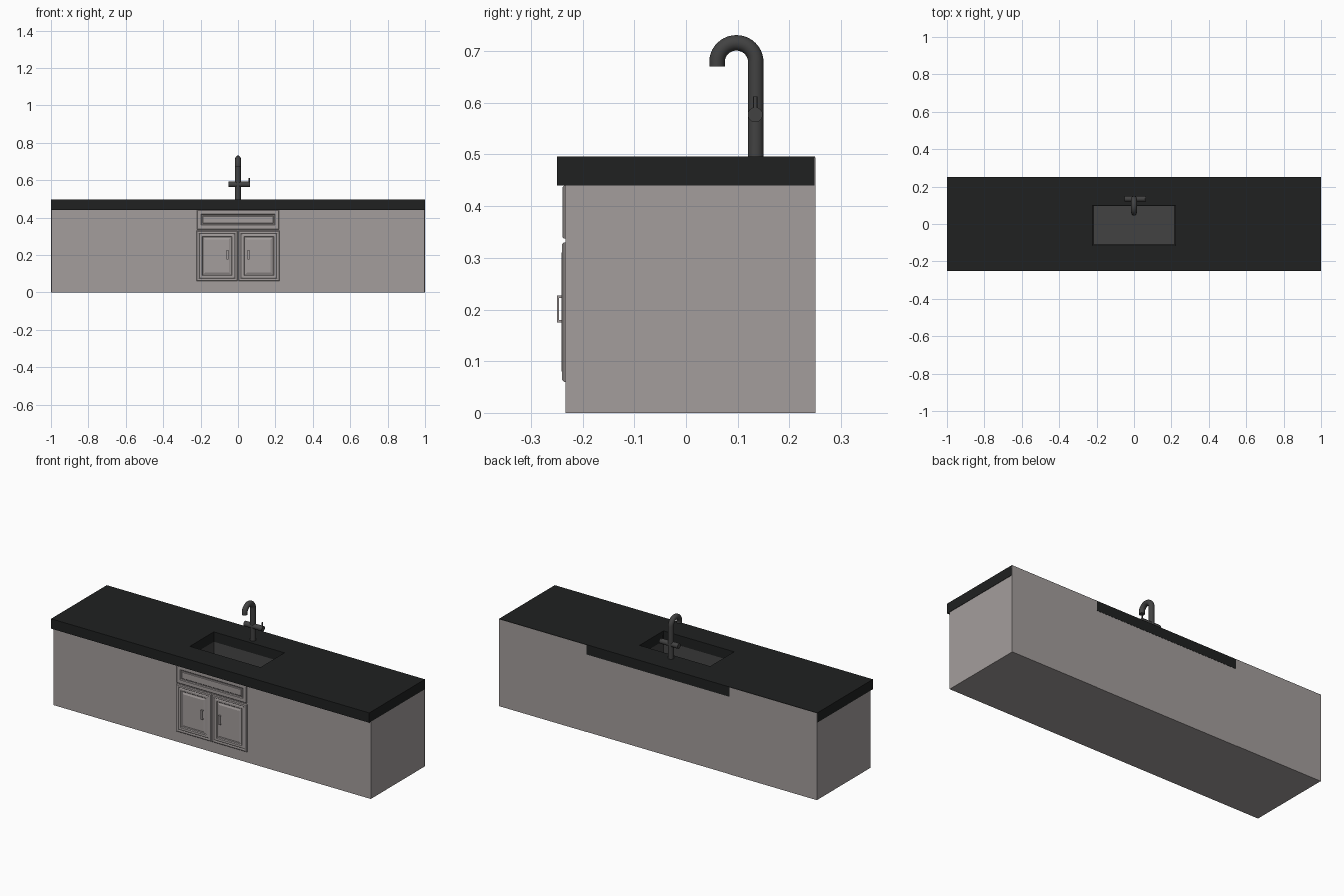
import bpy, bmesh, math
from mathutils import Vector

if "Cube" in bpy.data.objects:
    bpy.data.objects.remove(bpy.data.objects["Cube"])


def material(name, rgb):
    m = bpy.data.materials.new(name)
    m.diffuse_color = (*rgb, 1)
    m.use_nodes = True
    m.node_tree.nodes["Principled BSDF"].inputs["Base Color"].default_value = m.diffuse_color
    return m


PAINT = material("warm_grey_paint", (0.37, 0.34, 0.335))
STONE = material("dark_stone", (0.014, 0.015, 0.015))
METAL = material("dark_metal", (0.055, 0.055, 0.055))


def finish(name, bm, mat):
    bmesh.ops.recalc_face_normals(bm, faces=bm.faces)
    me = bpy.data.meshes.new(name)
    bm.to_mesh(me)
    bm.free()
    me.materials.append(mat)
    ob = bpy.data.objects.new(name, me)
    bpy.context.collection.objects.link(ob)
    return ob


def smooth(ob):
    bpy.ops.object.select_all(action='DESELECT')
    ob.select_set(True)
    bpy.context.view_layer.objects.active = ob
    bpy.ops.object.shade_smooth_by_angle()


def ring_solid(name, rings, mat, upright=False, cyclic=False):
    """Joins rectangles (x0, x1, v0, v1, depth); v is y, or z when upright."""
    bm = bmesh.new()
    loops = []
    for x0, x1, v0, v1, d in rings:
        pts = [(x0, v0), (x1, v0), (x1, v1), (x0, v1)]
        loops.append([bm.verts.new((x, d, v) if upright else (x, v, d)) for x, v in pts])
    pairs = list(zip(loops, loops[1:]))
    if cyclic:
        pairs.append((loops[-1], loops[0]))
    else:
        bm.faces.new(loops[0])
        bm.faces.new(loops[-1])
    for a, b in pairs:
        for i in range(4):
            j = (i + 1) % 4
            bm.faces.new((a[i], a[j], b[j], b[i]))
    return finish(name, bm, mat)


def box(name, x0, x1, y0, y1, z0, z1, mat):
    return ring_solid(name, [(x0, x1, y0, y1, z0), (x0, x1, y0, y1, z1)], mat)


def panel(name, x0, x1, z0, z1, steps):
    """Moulded front panel from (inset, y) steps."""
    rings = [(x0 + i, x1 - i, z0 + i, z1 - i, y) for i, y in steps]
    return ring_solid(name, rings, PAINT, upright=True)


def tube(name, path, r, mat, sides=24):
    """Sweeps a circle along a path, closed at both ends."""
    pts = [Vector(p) for p in path]
    bm = bmesh.new()
    loops = []
    for k, p in enumerate(pts):
        t = (pts[min(k + 1, len(pts) - 1)] - pts[max(k - 1, 0)]).normalized()
        u = Vector((0, 1, 0)) if abs(t.x) > 0.9 else Vector((1, 0, 0))
        v = t.cross(u)
        loops.append([bm.verts.new(p + r * (math.cos(a) * u + math.sin(a) * v))
                      for a in (2 * math.pi * i / sides for i in range(sides))])
    for a, b in zip(loops, loops[1:]):
        for i in range(sides):
            j = (i + 1) % sides
            bm.faces.new((a[i], a[j], b[j], b[i]))
    bm.faces.new(loops[0])
    bm.faces.new(loops[-1])
    ob = finish(name, bm, mat)
    smooth(ob)
    return ob


# Cabinet body with a pocket for the basin
body = (-0.998, 0.998, -0.233, 0.249)
pocket = (-0.24, 0.24, -0.13, 0.12)
ring_solid("cabinet_body", [(*body, 0), (*body, 0.44), (*pocket, 0.44), (*pocket, 0.34)], PAINT)
for side, x0, x1 in (("left", -1, -0.45), ("right", 0.45, 1)):
    box(f"back_panel_{side}", x0, x1, 0.2485, 0.2505, 0, 0.494, PAINT)

# Countertop with sink opening
slab = (-1, 1, -0.25, 0.25)
hole = (-0.222, 0.222, -0.115, 0.1)
ring_solid("countertop", [(*slab, 0.44), (*slab, 0.496), (*hole, 0.496), (*hole, 0.44)],
           STONE, cyclic=True)

# Sink basin
shell = (-0.23, 0.23, -0.122, 0.108)
floor = (-0.217, 0.217, -0.11, 0.095)
ring_solid("sink_basin", [(*shell, 0.36), (*shell, 0.44), (*hole, 0.44), (*floor, 0.372)], METAL)

# Drawer front
panel("drawer_front", -0.22, 0.22, 0.337, 0.44,
      [(0, -0.23), (0, -0.236), (0.003, -0.239), (0.022, -0.239), (0.026, -0.2355),
       (0.031, -0.2355), (0.034, -0.238)])

# Doors and their bar handles
for name, s in (("left", -1), ("right", 1)):
    x0, x1 = sorted((0.002 * s, 0.222 * s))
    panel(f"door_{name}", x0, x1, 0.06, 0.33,
          [(0, -0.23), (0, -0.236), (0.004, -0.24), (0.012, -0.24), (0.015, -0.238),
           (0.02, -0.2405), (0.03, -0.2405), (0.034, -0.236), (0.039, -0.236),
           (0.047, -0.2395)])
    hx = 0.056 * s
    box(f"handle_bar_{name}", hx - 0.006, hx + 0.006, -0.25, -0.246, 0.175, 0.227, PAINT)
    for part, z in (("lower", 0.175), ("upper", 0.222)):
        box(f"handle_post_{part}_{name}", hx - 0.006, hx + 0.006, -0.247, -0.238, z, z + 0.005, PAINT)

# Faucet: stem and hooked spout
arc = [(0, 0.0975 + 0.0375 * math.cos(a), 0.679 + 0.037 * math.sin(a))
       for a in (math.pi * i / 20 for i in range(21))]
tube("faucet_spout", [(0, 0.135, 0.49)] + arc + [(0, 0.06, 0.67)], 0.015, METAL)

# Faucet cross valve and lever
tube("faucet_valve", [(-0.05, 0.134, 0.577), (0.065, 0.134, 0.577)], 0.0145, METAL)
tube("faucet_lever", [(0.06, 0.134, 0.577), (0.06, 0.134, 0.612)], 0.004, METAL, 12)
